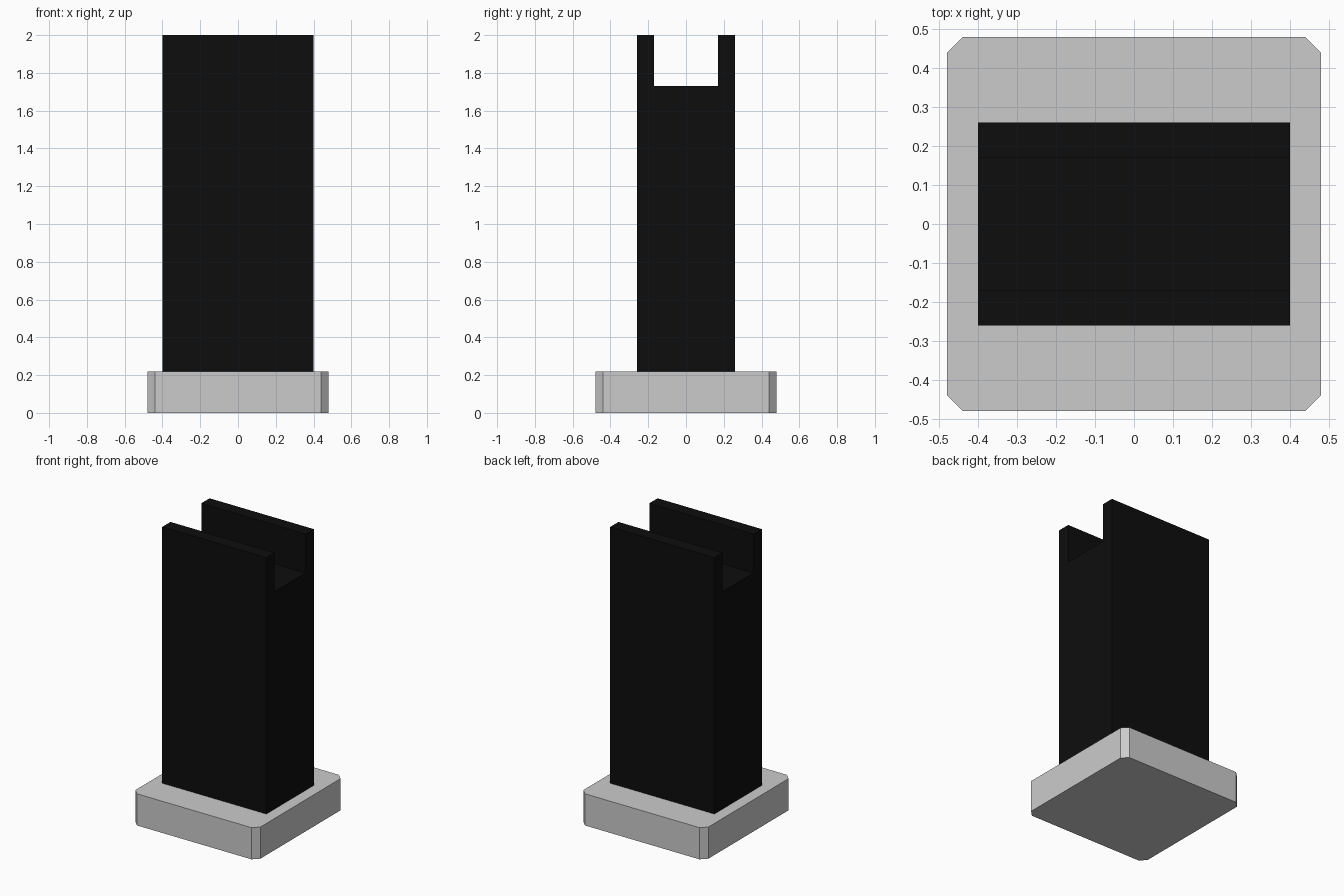
import bpy
import bmesh
from mathutils import Vector

if "Cube" in bpy.data.objects:
    bpy.data.objects.remove(bpy.data.objects["Cube"])


def prism(name, outline, direction, color=None):
    """Extrude a closed 3D outline along a direction into a solid."""
    bm = bmesh.new()
    face = bm.faces.new([bm.verts.new(p) for p in outline])
    new = bmesh.ops.extrude_face_region(bm, geom=[face])["geom"]
    verts = [v for v in new if isinstance(v, bmesh.types.BMVert)]
    bmesh.ops.translate(bm, verts=verts, vec=Vector(direction))
    bmesh.ops.recalc_face_normals(bm, faces=bm.faces)
    mesh = bpy.data.meshes.new(name)
    bm.to_mesh(mesh)
    bm.free()
    obj = bpy.data.objects.new(name, mesh)
    bpy.context.collection.objects.link(obj)
    if color:
        mat = bpy.data.materials.new(name + "_black")
        mat.diffuse_color = color
        mat.use_nodes = True
        mat.node_tree.nodes["Principled BSDF"].inputs["Base Color"].default_value = mat.diffuse_color
        mesh.materials.append(mat)
    return obj


# Square base plate with chamfered vertical corners
R, C = 0.48, 0.44
base = [(-C, -R), (C, -R), (R, -C), (R, C), (C, R), (-C, R), (-R, C), (-R, -C)]
prism("base_plate", [(x, y, 0) for x, y in base], (0, 0, 0.22))

# Black post with a slot cut across the top, profile drawn in y-z
half = [(0.26, 0.22), (0.26, 2.0), (0.17, 2.0), (0.17, 1.73)]
profile = half + [(-y, z) for y, z in reversed(half)]
prism("slotted_post", [(-0.4, y, z) for y, z in profile], (0.8, 0, 0),
      (0.004, 0.004, 0.004, 1))
